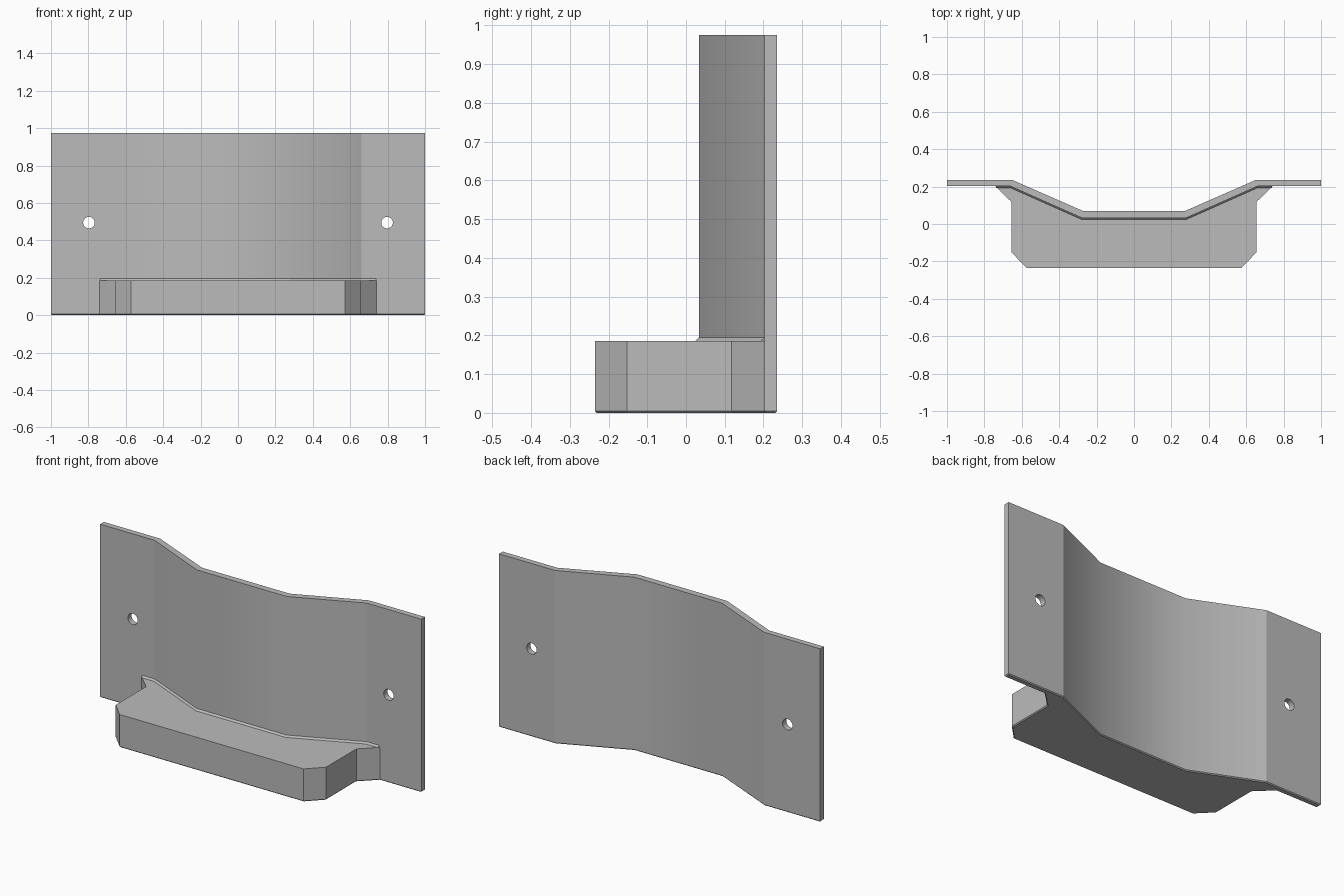
import bpy
import bmesh
import math

cube = bpy.data.objects.get("Cube")
if cube:
    bpy.data.objects.remove(cube)

HEIGHT, SHELF_TOP, CHAMFER = 0.975, 0.185, 0.005
BEND_X = 0.655

grey = bpy.data.materials.new("plain_grey")
grey.use_nodes = True
grey.diffuse_color = (0.5, 0.5, 0.5, 1)
grey.node_tree.nodes["Principled BSDF"].inputs["Base Color"].default_value = (0.5, 0.5, 0.5, 1)


def mirrored(half):
    """Right half of a path, ordered outward to centre, continued to the left."""
    return half + [(-x, y) for x, y in reversed(half)]


def finish(name, bm):
    bmesh.ops.recalc_face_normals(bm, faces=bm.faces)
    mesh = bpy.data.meshes.new(name)
    bm.to_mesh(mesh)
    bm.free()
    mesh.materials.append(grey)
    obj = bpy.data.objects.new(name, mesh)
    bpy.context.collection.objects.link(obj)
    return obj


def prism(name, outline, height):
    """Upright prism with a fine chamfer around its foot."""
    bm = bmesh.new()
    base = bm.faces.new([bm.verts.new((x, y, 0)) for x, y in outline])
    top = bmesh.ops.extrude_face_region(bm, geom=[base], use_keep_orig=True)["geom"]
    bmesh.ops.translate(bm, vec=(0, 0, height),
                        verts=[v for v in top if isinstance(v, bmesh.types.BMVert)])
    bmesh.ops.recalc_face_normals(bm, faces=bm.faces)
    foot = [e for e in bm.edges if all(v.co.z < 0.001 for v in e.verts)]
    bmesh.ops.bevel(bm, geom=foot, offset=CHAMFER, segments=1, affect='EDGES')
    return finish(name, bm)


def select_only(obj):
    bpy.ops.object.select_all(action='DESELECT')
    obj.select_set(True)
    bpy.context.view_layer.objects.active = obj


# Bent back plate: flat side flanges with a forward-bowed middle
front = mirrored([(1, 0.202), (0.66, 0.202), (0.28, 0.033)])
back = mirrored([(1, 0.235), (0.65, 0.235), (0.273, 0.07)])
plate = prism("back_plate", front + back[::-1], HEIGHT)

# Screw holes through both flanges
for side in (-1, 1):
    bpy.ops.mesh.primitive_cylinder_add(
        vertices=24, radius=0.031, depth=0.3,
        location=(side * 0.797, 0.22, 0.495), rotation=(math.pi / 2, 0, 0))
    cutter = bpy.context.object
    cutter.hide_render = True
    select_only(plate)
    cut = plate.modifiers.new("screw_hole", 'BOOLEAN')
    cut.operation = 'DIFFERENCE'
    cut.solver = 'EXACT'
    cut.object = cutter
    bpy.ops.object.modifier_apply(modifier=cut.name)
    bpy.data.objects.remove(cutter)

# Bowed middle is smooth, flange bends stay crisp
select_only(plate)
bpy.ops.object.shade_smooth_by_angle(angle=math.radians(30))
for edge in plate.data.edges:
    ends = [plate.data.vertices[i].co for i in edge.vertices]
    if all(abs(abs(p.x) - BEND_X) < 0.01 for p in ends):
        edge.use_edge_sharp = True

# Shelf with clipped front corners and flared ends, seated into the plate
shelf_front = mirrored([(0.755, 0.215), (0.655, 0.118), (0.655, -0.152), (0.573, -0.235)])
shelf_back = mirrored([(0.655, 0.215), (0.275, 0.05)])
prism("shelf", shelf_front + shelf_back[::-1], SHELF_TOP)

# Slim sloped weld where the shelf meets the plate
bm = bmesh.new()
rings = []
for x, y in mirrored([(0.737, 0.202), (0.66, 0.202), (0.28, 0.033)]):
    section = ((-0.009, SHELF_TOP), (0, SHELF_TOP + 0.01), (0.01, SHELF_TOP))
    rings.append([bm.verts.new((x, y + dy, z)) for dy, z in section])
for a, b in zip(rings, rings[1:]):
    for i in range(3):
        j = (i + 1) % 3
        bm.faces.new((a[i], a[j], b[j], b[i]))
bm.faces.new(rings[0])
bm.faces.new(rings[-1])
finish("shelf_weld", bm)
